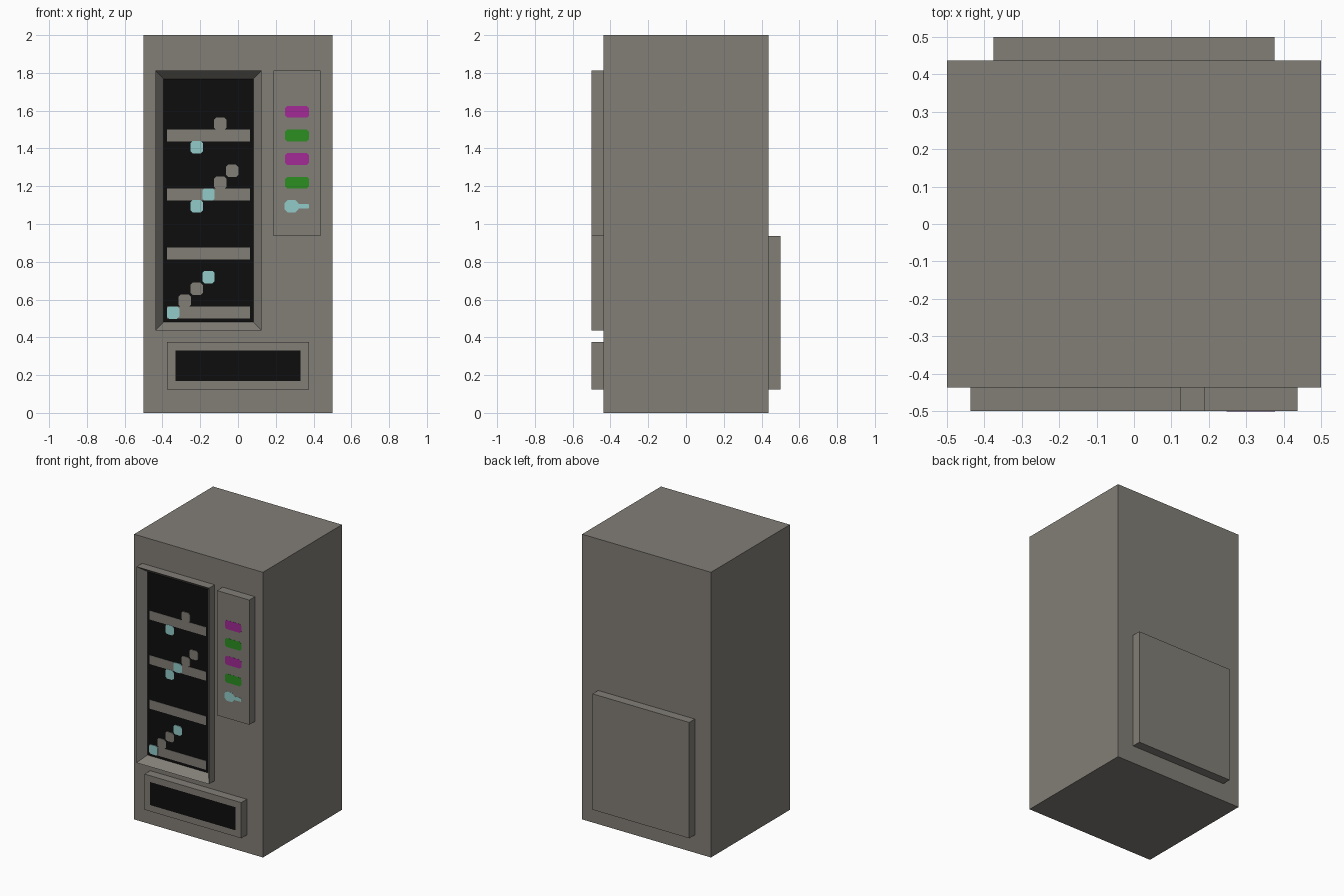
import bpy, bmesh
from mathutils import Vector

if "Cube" in bpy.data.objects:
    bpy.data.objects.remove(bpy.data.objects["Cube"], do_unlink=True)

U = 1 / 16          # module every part is laid out on
FRONT = -7 * U      # cabinet front plane


def linear(v):
    v /= 255
    return v / 12.92 if v <= 0.04045 else ((v + 0.055) / 1.055) ** 2.4


def material(name, *rgb):
    col = [linear(v) for v in rgb] + [1]
    m = bpy.data.materials.new(name)
    m.use_nodes = True
    m.diffuse_color = col
    m.node_tree.nodes["Principled BSDF"].inputs["Base Color"].default_value = col
    return m


GREY = material("warm grey", 130, 126, 119)
BLACK = material("black", 13, 13, 13)
PINK = material("magenta", 163, 42, 150)
GREEN = material("green", 44, 143, 34)
CYAN = material("pale cyan", 146, 203, 200)


def finish(name, bm, *mats):
    bmesh.ops.recalc_face_normals(bm, faces=bm.faces)
    mesh = bpy.data.meshes.new(name)
    bm.to_mesh(mesh)
    bm.free()
    for m in mats:
        mesh.materials.append(m)
    ob = bpy.data.objects.new(name, mesh)
    bpy.context.collection.objects.link(ob)
    return ob


def box(name, x, y, z, mat=GREY, inset=False, recess=0):
    """Box between (min, max) pairs; optionally a black inset front face."""
    bm = bmesh.new()
    bmesh.ops.create_cube(bm, size=1)
    for v in bm.verts:
        v.co = Vector([a[0] if c < 0 else a[1] for c, a in zip(v.co, (x, y, z))])
    bm.normal_update()
    if inset:
        face = min(bm.faces, key=lambda f: f.calc_center_median().y)
        bmesh.ops.inset_individual(bm, faces=[face], thickness=U)
        face.material_index = 1
        bmesh.ops.translate(bm, verts=face.verts, vec=(0, recess, 0))
    return finish(name, bm, mat, BLACK)


def chip(name, x, z, w, h, y, mat, cut=0.012, thick=0.002):
    """Thin plate with chamfered corners, centred on x, z and lying on plane y."""
    bm = bmesh.new()
    a, b = w / 2, h / 2
    ring = [(a, b - cut), (a - cut, b), (cut - a, b), (-a, b - cut),
            (-a, cut - b), (cut - a, -b), (a - cut, -b), (a, cut - b)]
    face = bm.faces.new([bm.verts.new((x + p, y, z + q)) for p, q in ring])
    ext = bmesh.ops.extrude_face_region(bm, geom=[face])["geom"]
    bmesh.ops.translate(bm, vec=(0, -thick, 0),
                        verts=[g for g in ext if isinstance(g, bmesh.types.BMVert)])
    return finish(name, bm, mat)


# Cabinet and its raised panels
box("cabinet", (-8 * U, 8 * U), (FRONT, -FRONT), (0, 2))
box("rear_panel", (-6 * U, 6 * U), (-FRONT, 8 * U), (2 * U, 15 * U))
box("keypad_panel", (3 * U, 7 * U), (-8 * U, FRONT), (15 * U, 29 * U))
box("pickup_panel", (-6 * U, 6 * U), (-8 * U, FRONT), (2 * U, 6 * U), inset=True)
box("window_frame", (-7 * U, 2 * U), (-8 * U, FRONT), (7 * U, 29 * U),
    inset=True, recess=0.058)

# Shelves across the display window
GLASS = -8 * U + 0.058
for i, row in enumerate((8, 13, 18, 23)):
    box(f"shelf_{i + 1}", (-6 * U, U), (GLASS - 0.002, GLASS), (row * U, (row + 1) * U))

# Goods on display: column and row on the module grid
goods = {GREY: [(4, 16), (5, 12), (4, 11), (2, 2), (1, 1)],
         CYAN: [(2, 14), (3, 10), (2, 9), (3, 3), (0, 0)]}
for mat, cells in goods.items():
    for c, r in cells:
        chip("display_item", (c - 5.5) * U, (r + 8.5) * U, 0.066, 0.066, GLASS, mat,
             thick=0.004)

# Column of selection buttons
for i, mat in enumerate((PINK, GREEN, PINK, GREEN)):
    chip(f"button_{i + 1}", 5 * U, (25.5 - 2 * i) * U, 0.128, 0.062, -8 * U + 0.001, mat)
chip("coin_button", 0.283, 17.5 * U, 0.072, 0.066, -8 * U + 0.001, CYAN, cut=0.016)
chip("coin_button_tail", 0.345, 17.5 * U, 0.06, 0.026, -8 * U + 0.001, CYAN, cut=0.004)
